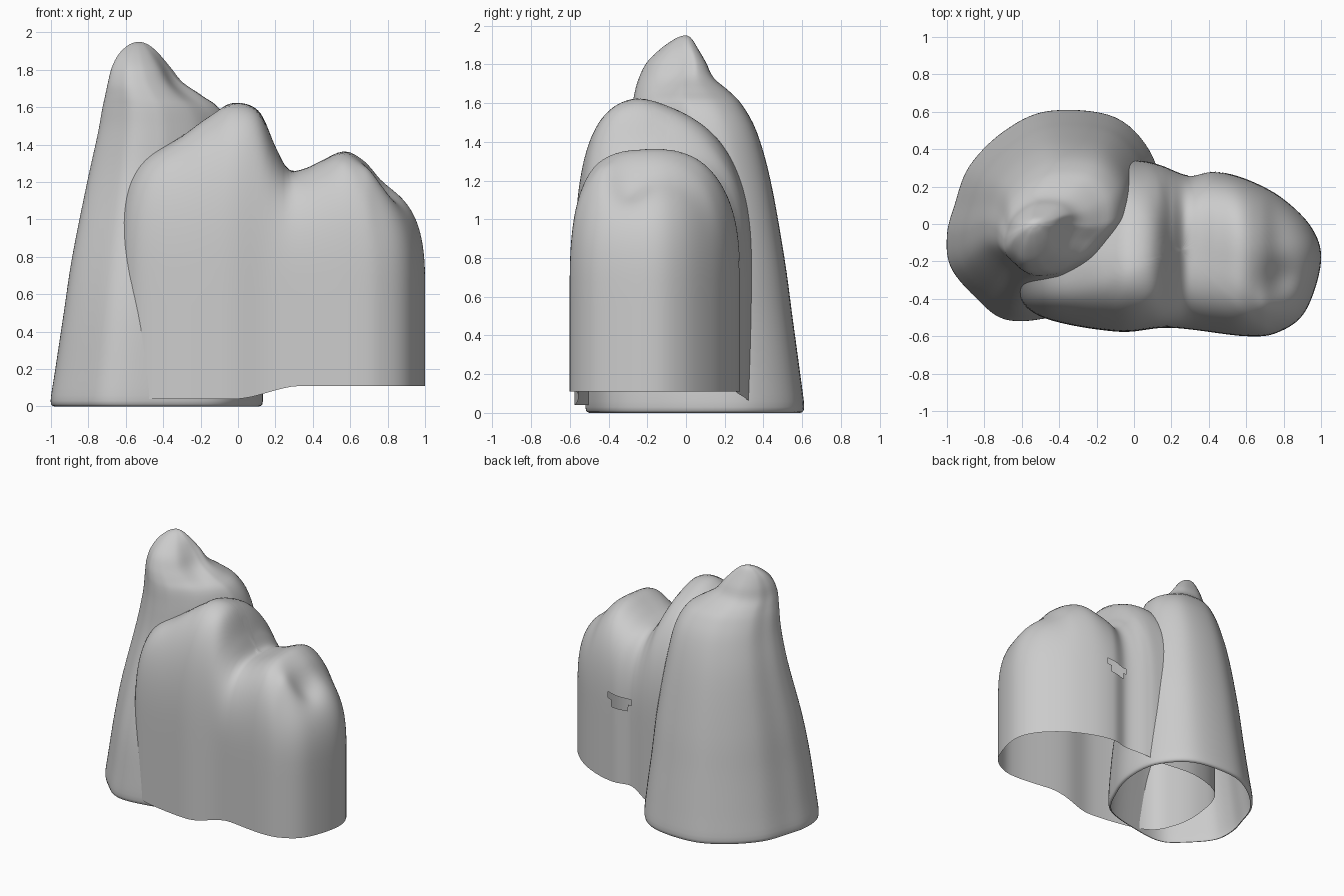
import bpy, bmesh, math
from mathutils import Vector

if "Cube" in bpy.data.objects:
    bpy.data.objects.remove(bpy.data.objects["Cube"])


def catmull(p, n, closed=False):
    """Smooth curve through the points p, n samples per span."""
    m, out = len(p), []
    get = (lambda i: p[i % m]) if closed else (lambda i: p[min(max(i, 0), m - 1)])
    for i in range(m if closed else m - 1):
        a, b, c, d = (Vector(get(i + k)) for k in (-1, 0, 1, 2))
        for k in range(n):
            t = k / n
            out.append(0.5 * (2 * b + (c - a) * t + (2 * a - 5 * b + 4 * c - d) * t * t
                              + (3 * b - a - 3 * c + d) * t ** 3))
    if not closed:
        out.append(Vector(p[-1]))
    return out


def smooth(a, b, x):
    t = min(max((x - a) / (b - a), 0), 1)
    return t * t * (3 - 2 * t)


def bump(x, y, cx, cy, r):
    return math.exp(-((x - cx) ** 2 + (y - cy) ** 2) / (r * r))


def loft(name, rings, tip, hole=lambda k, i: False):
    """Skin closed rings from bottom to top; the bottom stays open."""
    bm = bmesh.new()
    vr = [[bm.verts.new(p) for p in r] for r in rings]
    n = len(vr[0])
    for k, (a, b) in enumerate(zip(vr, vr[1:])):
        for i in range(n):
            j = (i + 1) % n
            if not hole(k, i):
                bm.faces.new((a[i], a[j], b[j], b[i]))
    top = bm.verts.new(tip)
    for i in range(n):
        bm.faces.new((vr[-1][i], vr[-1][(i + 1) % n], top))
    bmesh.ops.recalc_face_normals(bm, faces=bm.faces[:])
    me = bpy.data.meshes.new(name)
    bm.to_mesh(me)
    bm.free()
    for f in me.polygons:
        f.use_smooth = True
    ob = bpy.data.objects.new(name, me)
    bpy.context.collection.objects.link(ob)
    return ob


# Tall pointed shell: one plan outline fitted to a box at each height
plan = [(-1, -.06), (-.98, -.23), (-.85, -.39), (-.69, -.51), (-.45, -.5), (-.1, -.4),
        (.06, -.15), (.13, .1), (.1, .36), (-.1, .57), (-.45, .605), (-.69, .5), (-.88, .31), (-.96, .1)]
unit = [((p.x + .435) / .565, (p.y - .045) / .555) for p in catmull(plan, 7, True)]
# height, left, right, front, back
levels = [(0, -.98, .11, -.49, .58), (.03, -1, .13, -.51, .6),
          (.2, -.975, .12, -.5, .58), (.5, -.93, .09, -.47, .54), (.8, -.885, .06, -.41, .5),
          (1.2, -.805, .0, -.31, .43), (1.45, -.75, -.04, -.28, .36), (1.59, -.725, -.1, -.27, .285),
          (1.66, -.71, -.19, -.26, .22), (1.73, -.695, -.28, -.24, .14), (1.81, -.675, -.34, -.2, .1),
          (1.88, -.64, -.405, -.13, .06), (1.93, -.59, -.47, -.06, .03), (1.947, -.55, -.51, -.02, .01)]
low = catmull([(a, b, c) for a, b, c, d, e in levels], 4)
sides = catmull([(d, e) for a, b, c, d, e in levels], 4)
rings = []
for q, w in zip(low, sides):
    z, x0, x1, y0, y1 = max(q.x, 0), q.y, q.z, w.x, w.y
    ring = []
    for u, v in unit:
        # the front right corner is cut back higher up
        cut = 1 - .16 * smooth(.5, 1.3, z) * max(0, -u * v * 2) * (u > 0)
        x, y = (x0 + x1 + u * cut * (x1 - x0)) / 2, (y0 + y1 + v * cut * (y1 - y0)) / 2
        # crease between the peak and its shoulder
        dent = .05 * bump(x, y, -.33, -.06, .1) * smooth(1.4, 1.6, z)
        ring.append((x - .6 * dent, y + dent, z))
    rings.append(ring)
loft("tall_peak", rings, (-.53, 0, 1.95))

# Low double-peaked shell: straight wall with a domed, saddle-shaped top
plan = [(-.67, -.05), (-.645, -.31), (-.51, -.49), (-.1, -.575), (.2, -.555), (.6, -.6), (.78, -.575),
        (.92, -.46), (1, -.2), (.95, -.02), (.79, .14), (.6, .24), (.43, .28), (.29, .26),
        (.14, .315), (.02, .34), (-.3, .36), (-.58, .24)]
outline = [p.to_3d() for p in catmull(plan, 9, True)]
ridge = catmull([(-.75, 1.74), (-.55, 1.6), (-.35, 1.53), (-.15, 1.6), (-.03, 1.65),
                 (.11, 1.6), (.2, 1.4), (.27, 1.27), (.35, 1.27), (.45, 1.32),
                 (.57, 1.385), (.68, 1.36), (.8, 1.29), (1.05, 1.31)], 8)
centre = Vector((.25, -.14, 0))
base = .6


def height(x, y):
    h = ridge[-1].y
    for a, b in zip(ridge, ridge[1:]):
        if a.x <= x <= b.x:
            h = a.y + (b.y - a.y) * (x - a.x) / (b.x - a.x)
            break
    h -= .45 * (math.sqrt((y + .2) ** 2 + .01) + y + .2) / 2 * (1 - smooth(.1, .3, x))
    h += .05 * bump(x, y, .74, -.45, .09) - .05 * bump(x, y, .8, -.29, .1)
    return h


def wall_bottom(x):
    return .04 + .07 * smooth(-.02, .34, x)


rings = []
for k in range(11):
    t = k / 10
    rings.append([(p.x, p.y, wall_bottom(p.x) * (1 - t) + base * t) for p in outline])
scales = [math.cos(k / 34 * math.pi / 2) ** (2 / 3) for k in range(1, 30)]
scales += [scales[-1] * (1 - k / 10) for k in range(1, 10)]
for r in scales:
    ring = []
    for p in outline:
        q = centre + (p - centre) * r
        ring.append((q.x, q.y, base + (height(q.x, q.y) - base) * (1 - r ** 3) ** (1 / 3)))
    rings.append(ring)

# small slot in the back wall
loft("low_double_peak", rings, (centre.x, centre.y, height(centre.x, centre.y)),
     lambda k, i: (k == 12 and 105 <= i <= 116) or (k == 11 and 107 <= i <= 114))
